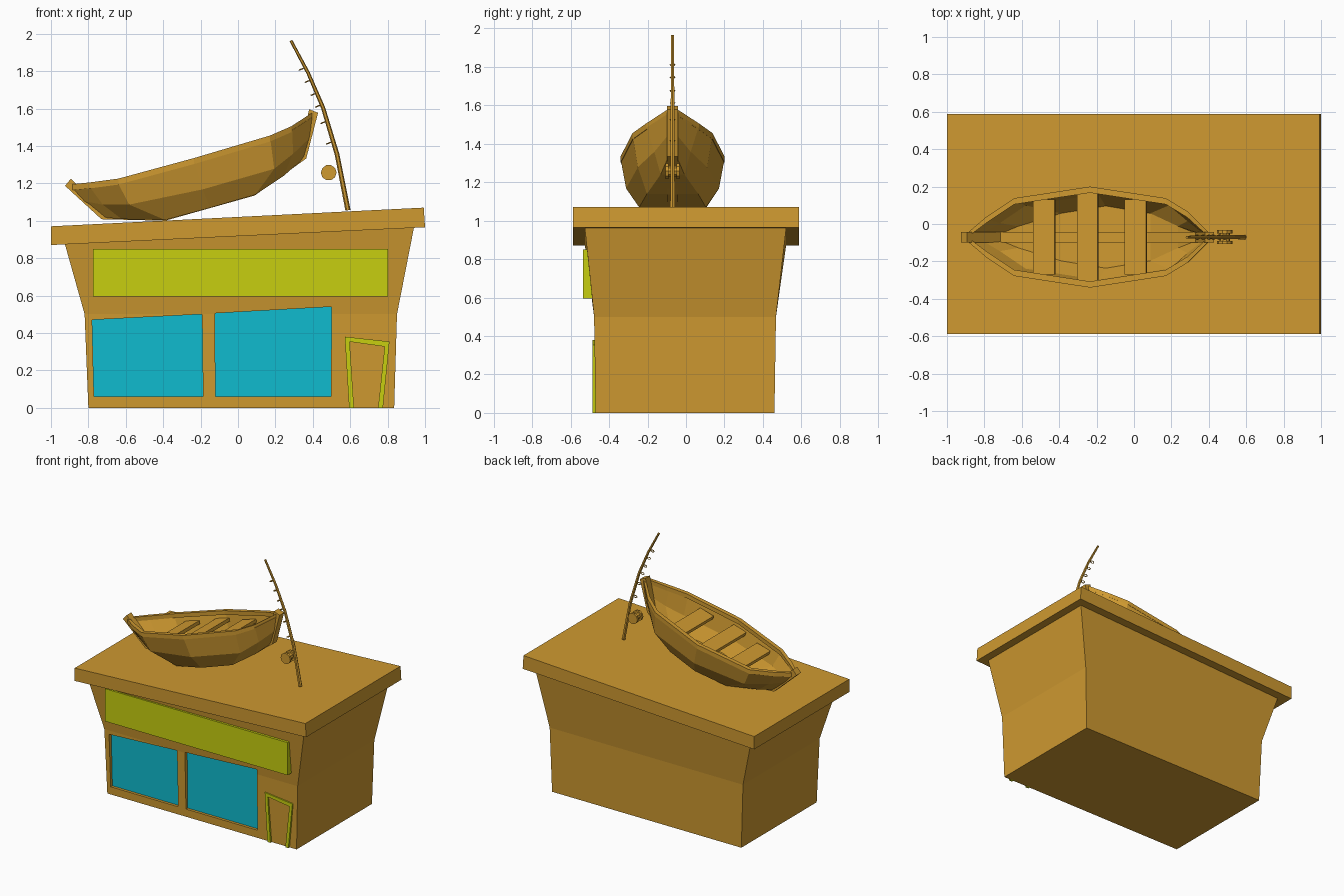
import bpy, bmesh, math
from mathutils import Vector, Matrix

if "Cube" in bpy.data.objects:
    bpy.data.objects.remove(bpy.data.objects["Cube"])

def material(name, rgb):
    m = bpy.data.materials.new(name)
    m.diffuse_color = (*rgb, 1)
    m.use_nodes = True
    m.node_tree.nodes["Principled BSDF"].inputs["Base Color"].default_value = m.diffuse_color
    return m

WOOD = material("wood", (0.62, 0.32, 0.03))
GLASS = material("window_blue", (0.005, 0.5, 0.62))
TRIM = material("trim_lime", (0.57, 0.62, 0.005))
BOAT_Y = -0.07

def finish(name, bm, mat):
    bmesh.ops.recalc_face_normals(bm, faces=bm.faces[:])
    me = bpy.data.meshes.new(name)
    bm.to_mesh(me)
    bm.free()
    ob = bpy.data.objects.new(name, me)
    bpy.context.collection.objects.link(ob)
    if mat:
        me.materials.append(mat)
    return ob

def loft(name, rings, mat, closed=True):
    """Skin a list of point rings; closed rings get end caps."""
    bm = bmesh.new()
    rows = [[bm.verts.new(p) for p in ring] for ring in rings]
    n = len(rows[0])
    for a, b in zip(rows, rows[1:]):
        for i in range(n if closed else n - 1):
            j = (i + 1) % n
            bm.faces.new((a[i], a[j], b[j], b[i]))
    if closed:
        bm.faces.new(rows[0])
        bm.faces.new(rows[-1])
    return finish(name, bm, mat)

def prism(name, outline, y0, y1, mat):
    """Extrude an (x, z) outline along y."""
    return loft(name, [[(x, y, z) for x, z in outline] for y in (y0, y1)], mat)

def rect(x0, x1, y0, y1, zl, zr):
    return [(x0, y0, zl), (x1, y0, zr), (x1, y1, zr), (x0, y1, zl)]

# Flared shop walls
walls = loft("shop_walls", [
    rect(-0.80, 0.835, -0.47, 0.46, 0, 0),
    rect(-0.82, 0.85, -0.478, 0.468, 0.5, 0.5),
    rect(-0.927, 0.942, -0.527, 0.522, 0.88, 0.97)], WOOD)

# Slanted roof slab
prism("roof", [(-1, 0.87), (1, 0.965), (0.993, 1.07), (-1, 0.97)], -0.587, 0.587, WOOD)

# Recessed windows
windows = [
    [(-0.77, 0.06), (-0.187, 0.06), (-0.192, 0.50), (-0.78, 0.47)],
    [(-0.12, 0.06), (0.497, 0.06), (0.50, 0.54), (-0.124, 0.505)]]
for i, outline in enumerate(windows):
    cutter = prism(f"window_cutter_{i}", outline, -0.7, -0.44, None)
    cutter.hide_render = True
    cutter.display_type = 'WIRE'
    cut = walls.modifiers.new("window", 'BOOLEAN')
    cut.object = cutter
    cut.operation = 'DIFFERENCE'
    cut.solver = 'EXACT'
    prism(f"window_pane_{i}", outline, -0.45, -0.435, GLASS)

# Blank sign board and crooked door frame
prism("sign_board", [(-0.775, 0.595), (0.803, 0.595), (0.803, 0.85), (-0.775, 0.85)],
      -0.535, -0.46, TRIM)
prism("door_frame", [(0.594, 0), (0.571, 0.38), (0.81, 0.354), (0.775, 0), (0.749, 0),
                     (0.784, 0.327), (0.597, 0.353), (0.62, 0)], -0.486, -0.46, TRIM)

# Boat stations: gunwale, bilge and bottom as (x, z, half width)
stations = [
    ((-0.89, 1.175, .015), (-0.83, 1.11, .015), (-0.73, 1.025, .015)),
    ((-0.79, 1.185, .10), (-0.72, 1.09, .08), (-0.62, 1.015, .06)),
    ((-0.64, 1.205, .20), (-0.58, 1.09, .175), (-0.39, 1.01, .13)),
    ((-0.235, 1.315, .262), (-0.19, 1.17, .235), (-0.15, 1.075, .17)),
    ((0.17, 1.435, .20), (0.19, 1.28, .175), (0.09, 1.145, .13)),
    ((0.285, 1.485, .13), (0.29, 1.36, .09), (0.24, 1.245, .06)),
    ((0.40, 1.56, .015), (0.385, 1.45, .015), (0.355, 1.345, .015))]

# Hull shell
hull = loft("boat_hull", [
    [(x, BOAT_Y - h, z) for x, z, h in s] + [(x, BOAT_Y + h, z) for x, z, h in reversed(s)]
    for s in stations], WOOD, closed=False)
shell = hull.modifiers.new("thickness", 'SOLIDIFY')
shell.thickness = 0.014
shell.offset = 0

# Gunwale rails on both sides
for side, label in ((-1, "front"), (1, "back")):
    rings = []
    for (x, z, h), _, _ in stations:
        inner, outer = max(h - 0.025, 0), h + 0.008
        rings.append([(x, BOAT_Y + side * w, z + dz) for w, dz in
                      ((inner, -.012), (outer, -.012), (outer, .02), (inner, .02))])
    loft("rail_" + label, rings, WOOD)

# Keel and stem posts in one strip
prism("keel", [(-0.925, 1.187), (-0.73, 1.008), (-0.39, 1.0), (0.09, 1.135),
               (0.365, 1.333), (0.428, 1.577), (0.38, 1.596), (0.33, 1.355),
               (0.075, 1.17), (-0.40, 1.035), (-0.715, 1.043), (-0.893, 1.225)],
      BOAT_Y - 0.028, BOAT_Y + 0.028, WOOD)

# Three bench seats following the tilt of the boat
for i, (x0, x1, h) in enumerate(((-0.535, -0.42, .20), (-0.30, -0.19, .24), (-0.045, 0.07, .20))):
    zl, zr = (1.275 + 0.29 * (x + 0.235) for x in (x0, x1))
    prism(f"seat_{i}", [(x0, zl - .025), (x1, zr - .025), (x1 - .005, zr), (x0 - .005, zl)],
          BOAT_Y - h, BOAT_Y + h, WOOD)

# Bent fishing rod, tapering to the tip
path = [(0.588, 1.056), (0.53, 1.353), (0.455, 1.604), (0.375, 1.79), (0.283, 1.963)]
rings = []
for i, (x, z) in enumerate(path):
    a, b = path[max(i - 1, 0)], path[min(i + 1, 4)]
    t = Vector((b[0] - a[0], 0, b[1] - a[1])).normalized()
    n = Vector((t.z, 0, -t.x))
    r = 0.014 - 0.0015 * i
    rings.append([Vector((x, BOAT_Y, z)) + r * (math.cos(k * math.pi / 3) * n
                  + math.sin(k * math.pi / 3) * Vector((0, 1, 0))) for k in range(6)])
loft("fishing_rod", rings, WOOD)

# Line guide rings on the inner side of the rod
for i, (x, z) in enumerate(((.338, 1.81), (.370, 1.745), (.401, 1.675),
                            (.425, 1.612), (.455, 1.525), (.485, 1.415))):
    bpy.ops.mesh.primitive_torus_add(major_segments=8, minor_segments=4, major_radius=0.012,
                                     minor_radius=0.0035, location=(x, BOAT_Y, z),
                                     rotation=(0, math.radians(-22), 0))
    ring = bpy.context.object
    ring.name = f"line_guide_{i}"
    ring.data.materials.append(WOOD)

# Reel: two flanges on a narrower spool
def disc(name, r, y0, y1):
    prism(name, [(0.485 + r * math.cos(k * math.pi / 5), 1.257 + r * math.sin(k * math.pi / 5))
                 for k in range(10)], BOAT_Y + y0, BOAT_Y + y1, WOOD)

disc("reel_flange_front", 0.042, -0.037, -0.02)
disc("reel_flange_back", 0.042, 0.02, 0.037)
disc("reel_spool", 0.029, -0.021, 0.021)
